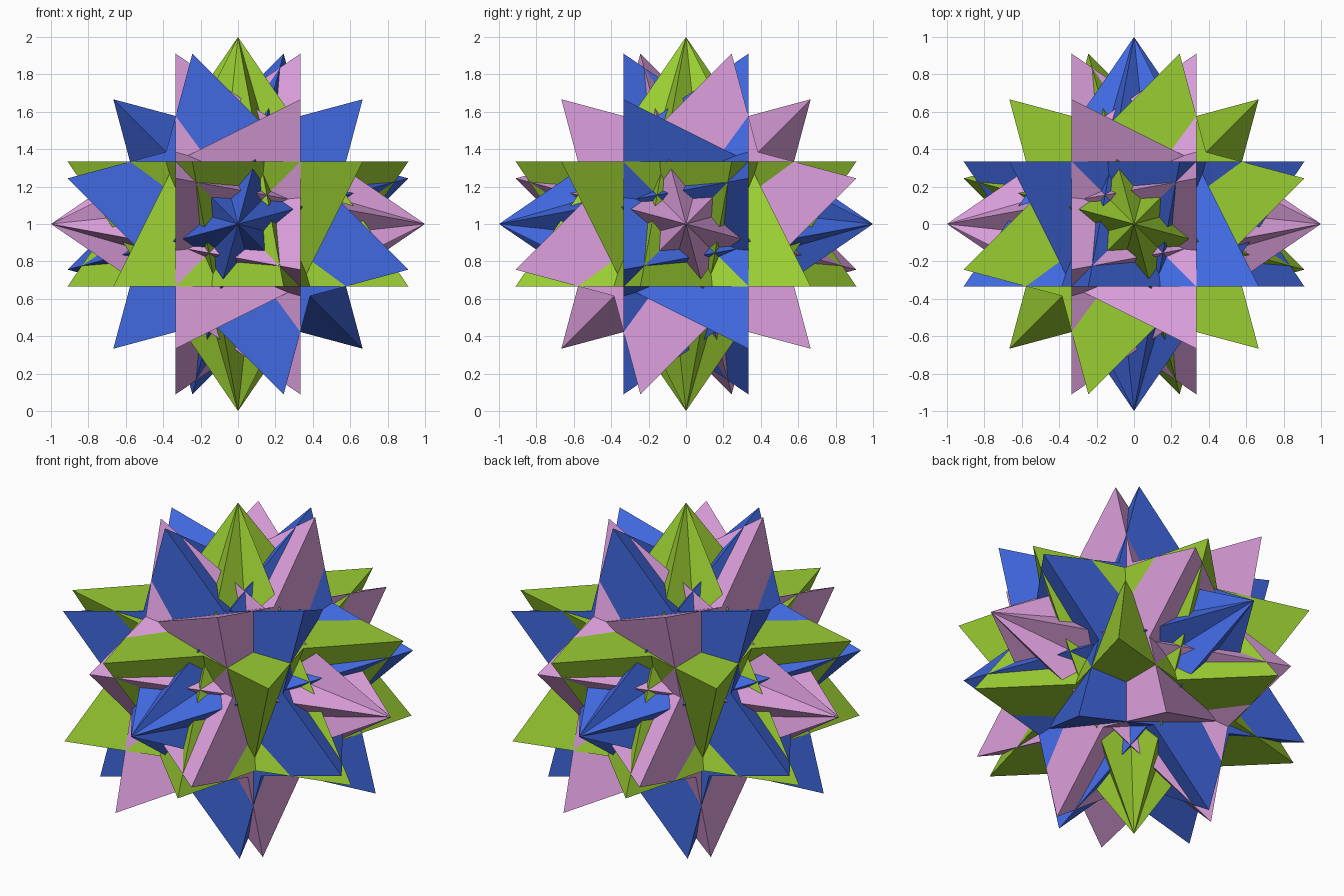
import bpy, bmesh
from math import cos, sin, radians, sqrt
from mathutils import Vector

cube = bpy.data.objects.get("Cube")
if cube:
    bpy.data.objects.remove(cube, do_unlink=True)


def make_material(name, rgb):
    """Flat material from 0-255 sRGB values."""
    def linear(c):
        c /= 255
        return c / 12.92 if c <= 0.04045 else ((c + 0.055) / 1.055) ** 2.4
    colour = (*[linear(c) for c in rgb], 1.0)
    mat = bpy.data.materials.new(name)
    mat.use_nodes = True
    mat.diffuse_color = colour
    bsdf = mat.node_tree.nodes["Principled BSDF"]
    bsdf.inputs["Base Color"].default_value = colour
    bsdf.inputs["Roughness"].default_value = 0.8
    return mat


def cycle(v, shift):
    """Turn the z axis onto x (shift 1) or y (shift 2)."""
    for _ in range(shift):
        v = Vector((v.z, v.x, v.y))
    return v


def tetrahedron(name, mat, shift, direction, angle):
    """Regular tetrahedron in the unit sphere: apex on an axis, base turned by angle."""
    points = [Vector((0, 0, direction))]
    radius = sqrt(8) / 3
    for k in range(3):
        a = radians(angle + 120 * k)
        points.append(Vector((radius * cos(a), radius * sin(a), -direction / 3)))
    bm = bmesh.new()
    verts = [bm.verts.new(cycle(p, shift)) for p in points]
    for face in ((0, 1, 2), (0, 2, 3), (0, 3, 1), (1, 3, 2)):
        bm.faces.new([verts[i] for i in face])
    bmesh.ops.recalc_face_normals(bm, faces=bm.faces)
    mesh = bpy.data.meshes.new(name)
    bm.to_mesh(mesh)
    bm.free()
    mesh.materials.append(mat)
    obj = bpy.data.objects.new(name, mesh)
    obj.location = (0, 0, 1)
    bpy.context.collection.objects.link(obj)


# One colour per axis: vertical, sideways, front to back
axes = [
    ("vertical", make_material("yellow green", (154, 205, 50)), 0),
    ("sideways", make_material("plum pink", (221, 160, 221)), 1),
    ("lengthwise", make_material("royal blue", (65, 105, 225)), 2),
]

# Two tetrahedra share each apex, half a turn apart
for axis_name, mat, shift in axes:
    for side, direction, start in (("positive", 1, 45), ("negative", -1, 15)):
        for label, turn in (("a", 0), ("b", 180)):
            tetrahedron(f"{axis_name}_{side}_tetrahedron_{label}",
                        mat, shift, direction, start + turn)
